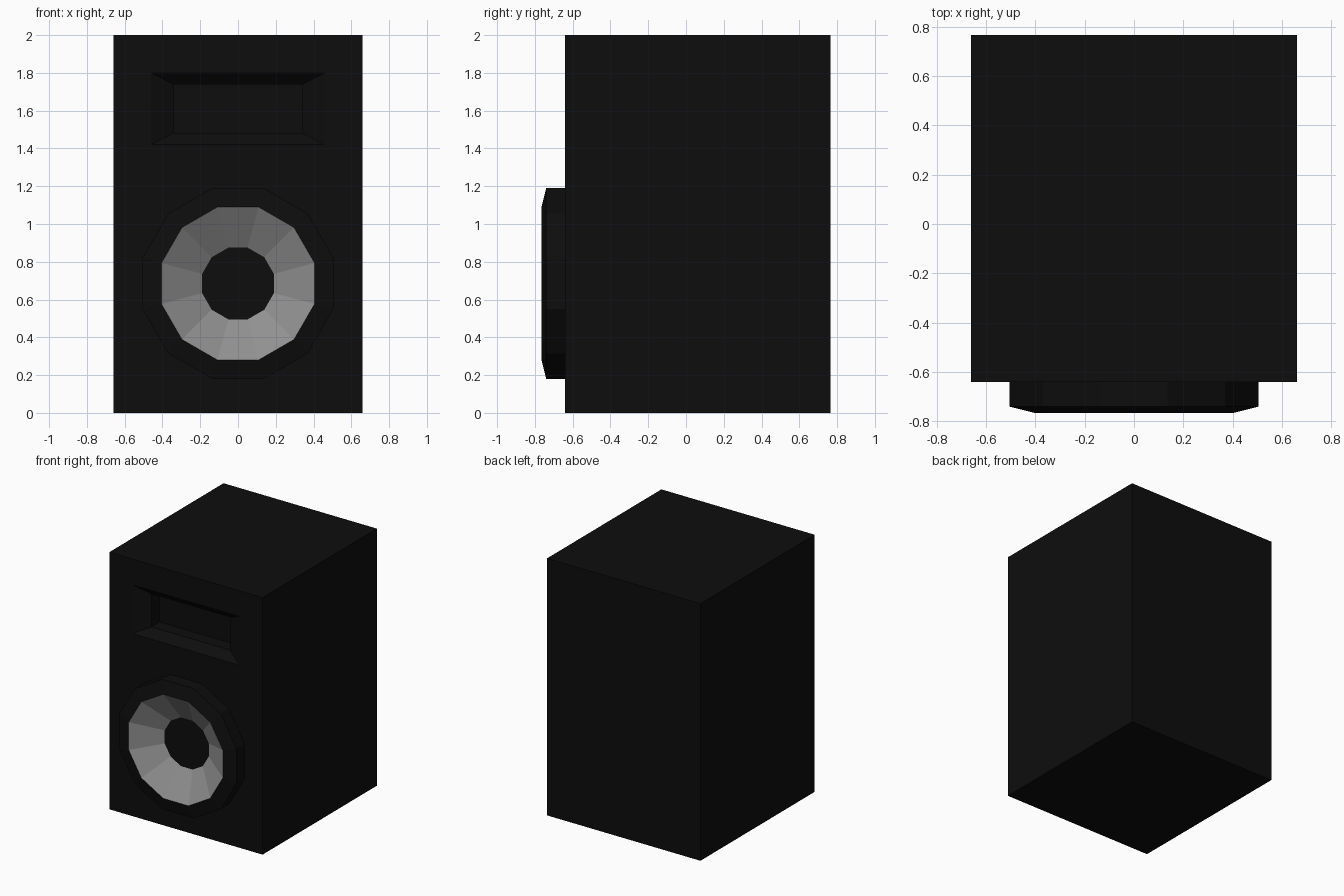
import bpy, bmesh, math

if "Cube" in bpy.data.objects:
    bpy.data.objects.remove(bpy.data.objects["Cube"])


def material(name, value):
    m = bpy.data.materials.new(name)
    m.diffuse_color = (value, value, value, 1)
    m.use_nodes = True
    m.node_tree.nodes["Principled BSDF"].inputs["Base Color"].default_value = m.diffuse_color
    return m


black = material("matte black", 0.004)
grey = material("cone grey", 0.28)


def rect(y, hx, hz, zc):
    return [(-hx, y, zc - hz), (hx, y, zc - hz), (hx, y, zc + hz), (-hx, y, zc + hz)]


def polygon(y, apothem, zc=0.685, n=12):
    # twelve-sided ring with flat sides on the axes
    r = apothem / math.cos(math.pi / n)
    angles = [2 * math.pi * (i + 0.5) / n for i in range(n)]
    return [(r * math.cos(a), y, zc + r * math.sin(a)) for a in angles]


def loft(name, rings, mats, grey_band=None):
    # closed solid through a list of rings; one band may be grey
    bm = bmesh.new()
    rows = [[bm.verts.new(p) for p in ring] for ring in rings]
    n = len(rows[0])
    for k in range(len(rows) - 1):
        for i in range(n):
            j = (i + 1) % n
            f = bm.faces.new((rows[k][i], rows[k][j], rows[k + 1][j], rows[k + 1][i]))
            f.material_index = 1 if k == grey_band else 0
    bm.faces.new(rows[0])
    bm.faces.new(rows[-1])
    bmesh.ops.recalc_face_normals(bm, faces=bm.faces[:])
    me = bpy.data.meshes.new(name)
    bm.to_mesh(me)
    bm.free()
    for m in mats:
        me.materials.append(m)
    ob = bpy.data.objects.new(name, me)
    bpy.context.collection.objects.link(ob)
    return ob


# cabinet box
cabinet = loft("cabinet", [rect(-0.64, 0.66, 1, 1), rect(0.765, 0.66, 1, 1)], [black])

# tapered horn mouth with a straight throat, and the hole behind the woofer
cutters = [
    loft("horn_cutter", [rect(-0.70, 0.58, 0.252, 1.61), rect(-0.58, 0.34, 0.128, 1.61),
                         rect(-0.48, 0.34, 0.128, 1.61)], [black]),
    loft("woofer_cutter", [polygon(-0.70, 0.23), polygon(-0.58, 0.23)], [black]),
]
bpy.context.view_layer.objects.active = cabinet
for c in cutters:
    c.hide_render = True
    mod = cabinet.modifiers.new(c.name, 'BOOLEAN')
    mod.operation = 'DIFFERENCE'
    mod.solver = 'EXACT'
    mod.object = c
    bpy.ops.object.modifier_apply(modifier=mod.name)
for c in cutters:
    bpy.data.objects.remove(c)

# woofer: outer surround, chamfered rim, grey cone, black centre
loft("woofer", [polygon(-0.63, 0.22), polygon(-0.63, 0.505), polygon(-0.74, 0.505),
                polygon(-0.765, 0.405), polygon(-0.605, 0.15)],
     [black, grey], grey_band=3)
